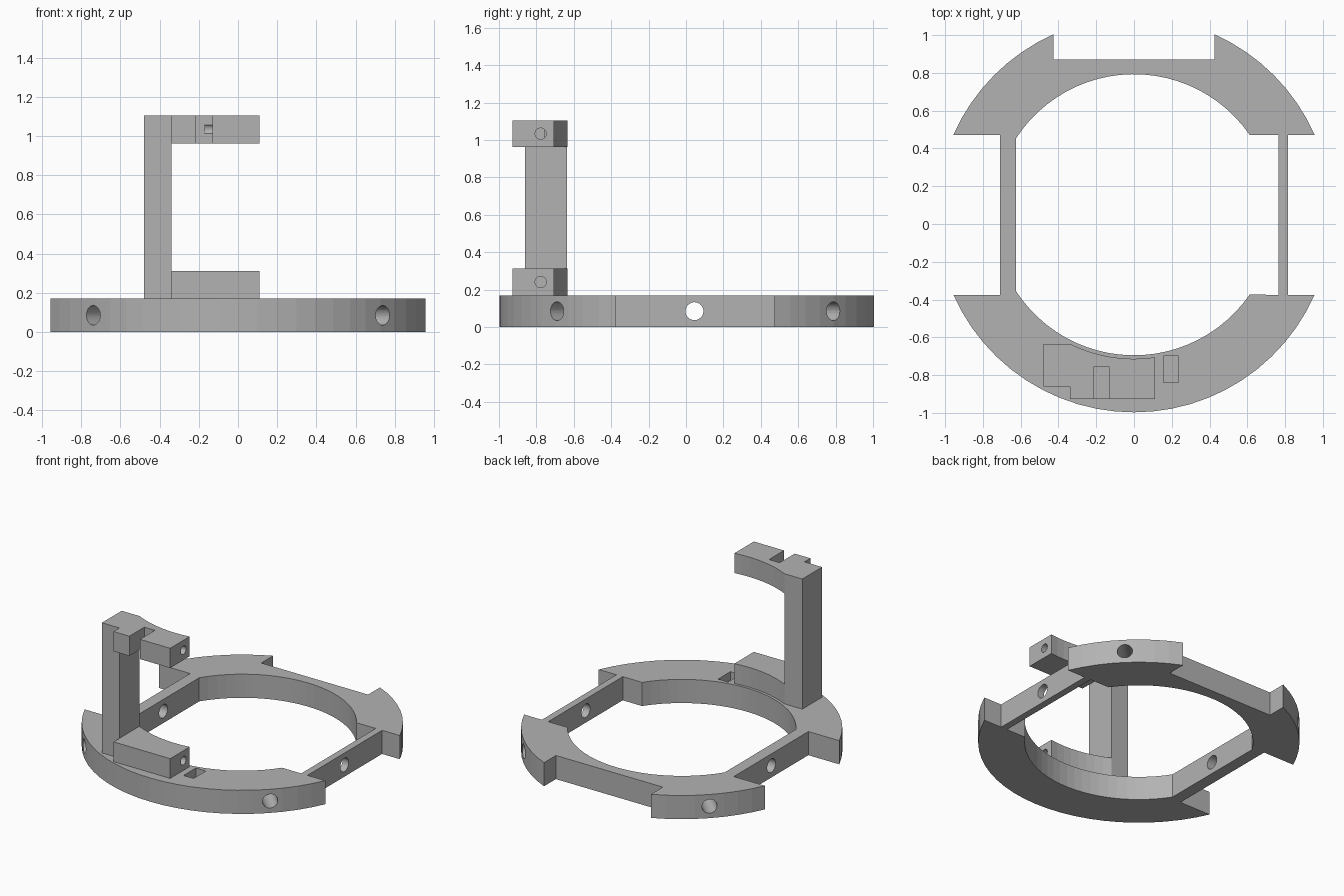
import bpy, bmesh, math
from mathutils import Matrix, Vector

if "Cube" in bpy.data.objects:
    bpy.data.objects.remove(bpy.data.objects["Cube"])

CY, R_OUT, R_IN, H = 0.049, 1.046, 0.744, 0.17
Y_LO, Y_HI = -0.375, 0.472

grey = bpy.data.materials.new("plain grey")
grey.diffuse_color = (0.45, 0.45, 0.45, 1)
grey.use_nodes = True
grey.node_tree.nodes["Principled BSDF"].inputs["Base Color"].default_value = grey.diffuse_color


def arc(r, a0, a1, n):
    """Points on a circle about the ring centre, angles in radians."""
    return [(r * math.cos(a0 + (a1 - a0) * i / n),
             CY + r * math.sin(a0 + (a1 - a0) * i / n)) for i in range(n + 1)]


def make(name, bm):
    bmesh.ops.recalc_face_normals(bm, faces=bm.faces)
    me = bpy.data.meshes.new(name)
    bm.to_mesh(me)
    bm.free()
    ob = bpy.data.objects.new(name, me)
    bpy.context.collection.objects.link(ob)
    me.materials.append(grey)
    return ob


def prism(name, pts, z0, z1):
    bm = bmesh.new()
    face = bm.faces.new([bm.verts.new((x, y, z0)) for x, y in pts])
    top = bmesh.ops.extrude_face_region(bm, geom=[face])
    verts = [v for v in top["geom"] if isinstance(v, bmesh.types.BMVert)]
    bmesh.ops.translate(bm, verts=verts, vec=(0, 0, z1 - z0))
    return make(name, bm)


def box(name, x0, x1, y0, y1, z0, z1):
    return prism(name, [(x0, y0), (x1, y0), (x1, y1), (x0, y1)], z0, z1)


def rod(p0, p1, r):
    """Cylinder cutter between two points."""
    p0, p1 = Vector(p0), Vector(p1)
    rot = (p1 - p0).to_track_quat('Z', 'Y').to_matrix().to_4x4()
    bm = bmesh.new()
    bmesh.ops.create_cone(bm, cap_ends=True, segments=32, radius1=r, radius2=r,
                          depth=(p1 - p0).length,
                          matrix=Matrix.Translation((p0 + p1) / 2) @ rot)
    return make("hole_cutter", bm)


def cut(ob, cutter):
    cutter.hide_render = True
    mod = ob.modifiers.new("cut", 'BOOLEAN')
    mod.operation, mod.solver, mod.object = 'DIFFERENCE', 'EXACT', cutter
    bpy.context.view_layer.objects.active = ob
    bpy.ops.object.modifier_apply(modifier=mod.name)
    bpy.data.objects.remove(cutter)


# Base ring: outline with flat sides and a rear notch
lo = math.asin((Y_LO - CY) / R_OUT)
hi = math.asin((Y_HI - CY) / R_OUT)
notch = math.acos(0.425 / R_OUT)
outline = arc(R_OUT, -math.pi - lo, lo, 24)
outline += [(0.815, Y_LO), (0.815, Y_HI)]
outline += arc(R_OUT, hi, notch, 8)
outline += [(0.425, 0.87), (-0.425, 0.87)]
outline += arc(R_OUT, math.pi - notch, math.pi - hi, 8)
outline += [(-0.71, Y_HI), (-0.71, Y_LO)]
ring = prism("base_ring", outline, 0, H)

# Opening: round at front and back, straight at the side walls
left = math.acos(0.625 / R_IN)
right = math.asin((Y_HI - CY) / R_IN)
opening = arc(R_IN, -math.pi + left, -right, 24)
opening += [(0.765, Y_LO), (0.765, Y_HI)]
opening += arc(R_IN, right, math.pi - left, 24)
cut(ring, prism("opening_cutter", opening, -0.1, H + 0.1))

# Side wall holes and four blind radial holes
cut(ring, rod((-1, 0.045, 0.085), (1, 0.045, 0.085), 0.048))
for k in range(4):
    a = math.radians(45 + 90 * k)
    c, s = math.cos(a), math.sin(a)
    cut(ring, rod((0.85 * c, CY + 0.85 * s, 0.085),
                  (1.2 * c, CY + 1.2 * s, 0.085), 0.05))

# Small pocket in the top of the ring
cut(ring, box("pocket_cutter", 0.155, 0.235, -0.84, -0.70, H - 0.06, H + 0.1))

# Bracket post
box("bracket_post", -0.48, -0.34, -0.86, -0.635, H, 1.105)

# Bracket arms with a curved inner side and an end hole
R_ARM = 0.763
a0, a1 = -math.acos(0.11 / R_ARM), -math.acos(-0.34 / R_ARM)
arm = [(-0.34, -0.927), (0.11, -0.927)] + arc(R_ARM, a0, a1, 8)
for name, z0, z1 in (("lower_arm", H, 0.312), ("upper_arm", 0.963, 1.105)):
    ob = prism(name, arm, z0, z1)
    zc = (z0 + z1) / 2
    cut(ob, rod((-0.17, -0.777, zc), (0.2, -0.777, zc), 0.03))
    if name == "upper_arm":  # open slot at the front
        cut(ob, box("slot_cutter", -0.215, -0.13, -1.1, -0.757, 0.9, 1.2))
